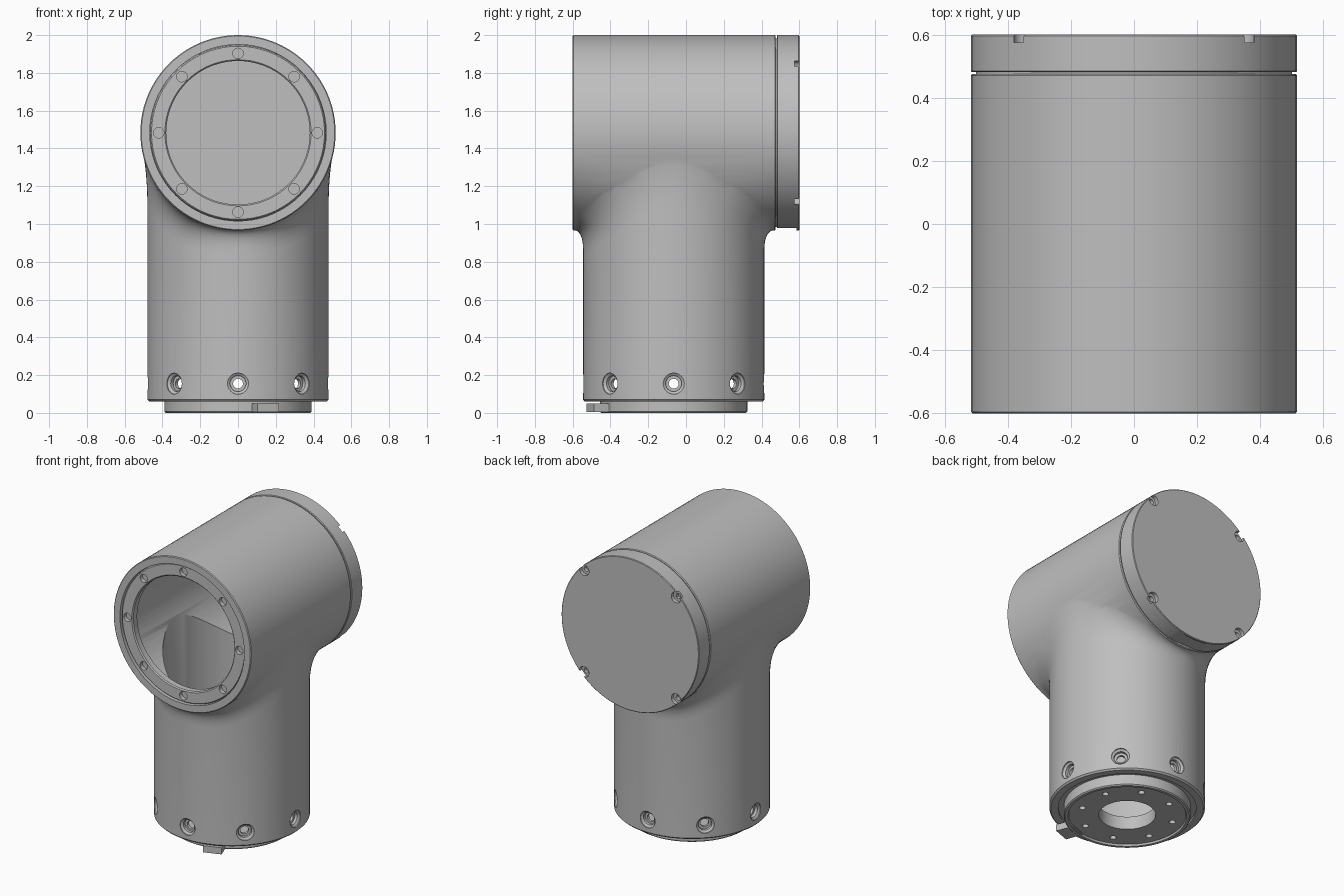
import bpy, bmesh, math
from mathutils import Matrix, Vector

if "Cube" in bpy.data.objects:
    bpy.data.objects.remove(bpy.data.objects["Cube"])

AXIS_Y = -0.065      # axis of the upright tube
HUB_Z = 1.483        # height of the level tube
HUB_R, TUBE_R = 0.517, 0.48
FRONT, BACK = -0.6, 0.475
UP = Matrix.Translation((0, AXIS_Y, 0))
ALONG = Matrix.Translation((0, 0, HUB_Z)) @ Matrix.Rotation(-math.pi / 2, 4, 'X')

metal = bpy.data.materials.new("grey_metal")
metal.use_nodes = True
metal.diffuse_color = (0.52, 0.52, 0.52, 1)
metal.node_tree.nodes["Principled BSDF"].inputs["Base Color"].default_value = (0.52, 0.52, 0.52, 1)


def finish(name, bm):
    bmesh.ops.recalc_face_normals(bm, faces=bm.faces)
    mesh = bpy.data.meshes.new(name)
    bm.to_mesh(mesh)
    bm.free()
    mesh.materials.append(metal)
    obj = bpy.data.objects.new(name, mesh)
    bpy.context.collection.objects.link(obj)
    return obj


def lathe(name, profile, frame, steps=72):
    """Turn a closed (radius, height) outline about the local z axis."""
    bm = bmesh.new()
    verts = [bm.verts.new((r, 0, h)) for r, h in profile]
    edges = [bm.edges.new((verts[i - 1], v)) for i, v in enumerate(verts)]
    bmesh.ops.spin(bm, geom=verts + edges, cent=(0, 0, 0), axis=(0, 0, 1),
                   angle=2 * math.pi, steps=steps)
    bmesh.ops.remove_doubles(bm, verts=bm.verts, dist=1e-5)
    bmesh.ops.transform(bm, matrix=frame, verts=bm.verts)
    return finish(name, bm)


def rod(name, r, low, high, frame, steps=72, c=0.0):
    """Solid cylinder with an optional edge chamfer."""
    outline = [(0, low), (r - c, low), (r, low + c), (r, high - c), (r - c, high), (0, high)]
    if c == 0:
        outline = [(0, low), (r, low), (r, high), (0, high)]
    return lathe(name, outline, frame, steps)


def box(name, size, frame):
    bm = bmesh.new()
    bmesh.ops.create_cube(bm, size=1, matrix=frame @ Matrix.Diagonal((*size, 1)))
    return finish(name, bm)


def combine(obj, others, operation='DIFFERENCE'):
    for other in others:
        mod = obj.modifiers.new("cut", 'BOOLEAN')
        mod.operation, mod.solver, mod.object = operation, 'EXACT', other
        bpy.context.view_layer.objects.active = obj
        bpy.ops.object.modifier_apply(modifier=mod.name)
        bpy.data.objects.remove(other)


def ring_holes(frame, count, radius, r, low, high, start=0.0):
    """Cutters spread evenly round the local z axis."""
    return [rod("hole_cutter", r, low, high,
                frame @ Matrix.Rotation(start + i * math.tau / count, 4, 'Z')
                @ Matrix.Translation((radius, 0, 0)), 20) for i in range(count)]


def hub_under(x):
    return HUB_Z - math.sqrt(max(HUB_R ** 2 - x * x, 0))


def filleted_tube():
    """Upright tube whose top flares smoothly into the level tube."""
    bm = bmesh.new()
    columns = []
    for i in range(96):
        a = (i + 0.5) * math.tau / 96
        c, s = math.cos(a), math.sin(a)
        reach = (BACK - AXIS_Y if s > 0 else AXIS_Y - FRONT) - 0.002
        flare = min(0.13, 0.512 / abs(c) - TUBE_R, reach / abs(s) - TUBE_R)
        corner = Vector((TUBE_R, hub_under(TUBE_R * c)))
        start = corner - Vector((0, 0.1 + 0.1 * abs(c)))
        end_r = TUBE_R + flare
        end = Vector((end_r, hub_under(end_r * c) + 0.003))
        path = [(0.47, 0.06), (TUBE_R, 0.07)]
        for k in range(9):
            t = k / 8
            path.append((1 - t) ** 2 * start + 2 * t * (1 - t) * corner + t * t * end)
        path.append((0.3, HUB_Z))
        columns.append([bm.verts.new((r * c, AXIS_Y + r * s, z)) for r, z in path])
    for i, col in enumerate(columns):
        prev = columns[i - 1]
        for k in range(len(col) - 1):
            bm.faces.new((prev[k], col[k], col[k + 1], prev[k + 1]))
    bm.faces.new([col[0] for col in columns])
    bm.faces.new([col[-1] for col in columns])
    return finish("tube_part", bm)


# Housing: level tube joined to the upright tube, then hollowed
housing = rod("housing", HUB_R, FRONT, BACK, ALONG, 96, 0.005)
combine(housing, [filleted_tube()], 'UNION')
combine(housing, [rod("hub_bore", 0.467, FRONT - 0.1, 0.455, ALONG, 72),
                  rod("tube_bore", 0.425, -0.1, HUB_Z, UP, 72)])

# Countersunk screw holes round the foot
for i in range(8):
    frame = (Matrix.Translation((0, AXIS_Y, 0.155))
             @ Matrix.Rotation(i * math.pi / 4, 4, 'Z') @ Matrix.Rotation(math.pi / 2, 4, 'Y'))
    combine(housing, [lathe("screw_cutter", [(0, 0.38), (0.026, 0.38), (0.026, 0.443),
                            (0.042, 0.443), (0.042, 0.462), (0.056, 0.472),
                            (0.056, 0.52), (0, 0.52)], frame, 24)])

# Bolted ring inside the front opening
front_ring = lathe("front_ring", [(0.38, -0.58), (0.387, -0.587), (0.458, -0.587),
                                  (0.464, -0.58), (0.468, -0.54), (0.38, -0.54)], ALONG)
combine(front_ring, ring_holes(ALONG, 8, 0.42, 0.028, -0.62, -0.56))

# Rear cover with rim screws and a flat underneath
rear_cover = rod("rear_cover", HUB_R, 0.481, 0.6, ALONG, 96, 0.004)
combine(rear_cover, ring_holes(ALONG, 4, 0.488, 0.036, 0.575, 0.65, math.pi / 4))
combine(rear_cover, ring_holes(ALONG, 4, 0.488, 0.018, 0.55, 0.65, math.pi / 4))
combine(rear_cover, [box("flat_cutter", (0.6, 0.125, 0.1),
                         Matrix.Translation((0, 0.5225, 0.928)))])
cover_neck = rod("cover_neck", 0.5, 0.46, 0.49, ALONG)

# Mounting flange with centre hole and bolt circle
flange = lathe("mounting_flange", [(0.175, 0.012), (0.36, 0.012), (0.365, 0), (0.383, 0),
                                   (0.39, 0.007), (0.39, 0.075), (0.43, 0.075),
                                   (0.43, 0.1), (0.175, 0.1)], UP)
combine(flange, ring_holes(UP, 8, 0.29, 0.02, -0.05, 0.05, math.pi / 8))

# Locating key sticking out of the flange
key = box("locating_key", (0.12, 0.12, 0.045),
          UP @ Matrix.Rotation(math.radians(20), 4, 'Z') @ Matrix.Translation((0, -0.41, 0.027)))

# Smooth curved faces while keeping edges crisp
for obj in (housing, front_ring, rear_cover, cover_neck, flange, key):
    bpy.ops.object.select_all(action='DESELECT')
    obj.select_set(True)
    bpy.context.view_layer.objects.active = obj
    bpy.ops.object.shade_smooth_by_angle(angle=math.radians(30))
